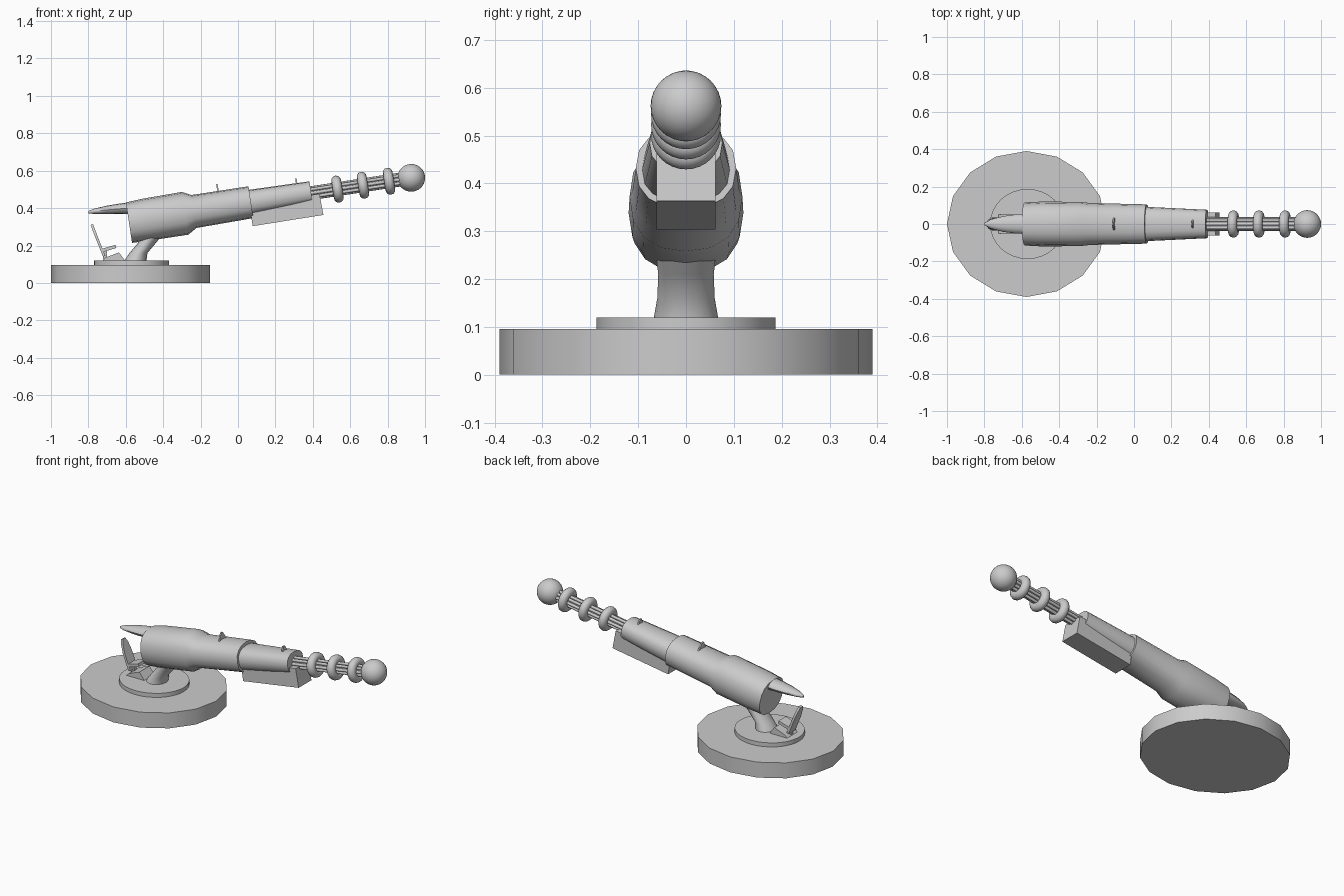
import bpy, bmesh, math
from mathutils import Matrix, Vector

if "Cube" in bpy.data.objects:
    bpy.data.objects.remove(bpy.data.objects["Cube"])

# Frame of the raised gun: local x runs along the barrel
GUN = Matrix.Translation((0, 0, 0.42)) @ Matrix.Rotation(-math.radians(8.7), 4, 'Y')
WORLD = Matrix.Identity(4)


def finish(bm, name, mat=WORLD, angle=40):
    bmesh.ops.recalc_face_normals(bm, faces=bm.faces)
    me = bpy.data.meshes.new(name)
    bm.to_mesh(me)
    bm.free()
    ob = bpy.data.objects.new(name, me)
    bpy.context.collection.objects.link(ob)
    ob.matrix_world = mat
    bpy.ops.object.select_all(action='DESELECT')
    bpy.context.view_layer.objects.active = ob
    ob.select_set(True)
    bpy.ops.object.shade_smooth_by_angle(angle=math.radians(angle))
    return ob


def skin(name, rings, mat=WORLD, angle=40):
    """Join equal-length rings of points and cap both ends."""
    bm = bmesh.new()
    loops = [[bm.verts.new(p) for p in r] for r in rings]
    n = len(loops[0])
    for a, b in zip(loops, loops[1:]):
        for i in range(n):
            j = (i + 1) % n
            bm.faces.new((a[i], a[j], b[j], b[i]))
    bm.faces.new(loops[0])
    bm.faces.new(loops[-1])
    return finish(bm, name, mat, angle)


def section(x, hy, top, bottom, n=16, e=1.0):
    """Rounded cross-section standing across the x axis."""
    mid, hz = (top + bottom) / 2, (top - bottom) / 2
    pts = []
    for i in range(n):
        a = 2 * math.pi * i / n
        c, s = math.cos(a), math.sin(a)
        pts.append((x, hy * math.copysign(abs(c) ** e, c),
                    mid + hz * math.copysign(abs(s) ** e, s)))
    return pts


def slab(x, z, rx, ry, n=16):
    """Flat elliptical ring."""
    return [(x + rx * math.cos(2 * math.pi * i / n),
             ry * math.sin(2 * math.pi * i / n), z) for i in range(n)]


def prism(name, profile, hw, mat=WORLD):
    """Side profile (x, z) extruded across y."""
    return skin(name, [[(x, y, z) for x, z in profile] for y in (-hw, hw)], mat, 30)


# Round base and turntable
skin("base", [slab(-0.575, 0, 0.425, 0.39), slab(-0.575, 0.095, 0.425, 0.39)])
skin("turntable", [slab(-0.57, 0.09, 0.2, 0.187, 32), slab(-0.57, 0.12, 0.2, 0.187, 32)])

# Leaning pedestal
skin("pedestal", [slab(-0.55, 0.115, 0.06, 0.068), slab(-0.532, 0.16, 0.048, 0.06),
                  slab(-0.49, 0.21, 0.048, 0.058), slab(-0.445, 0.28, 0.06, 0.066)])

# Main housing: thick rear stepping down to the front
skin("housing", [section(-0.591, 0.115, 0.101, -0.118, e=0.85),
                 section(-0.50, 0.12, 0.107, -0.12, e=0.85),
                 section(-0.287, 0.118, 0.111, -0.12, e=0.85),
                 section(-0.238, 0.112, 0.087, -0.091, e=0.85),
                 section(0.07, 0.105, 0.087, -0.085, e=0.85)], GUN)

# Forward shroud and the box slung below it
skin("shroud", [section(0.06, 0.092, 0.068, -0.07, e=0.8),
                section(0.396, 0.076, 0.064, -0.055, e=0.8)], GUN)
prism("under_box", [(0.06, -0.127), (0.443, -0.125), (0.439, -0.011), (0.06, 0.0)], 0.062, GUN)

# Barrel made from a core with a bundle of thin rods
def rod(name, y, z, r, n):
    skin(name, [[(x, y + r * math.cos(2 * math.pi * i / n), z + r * math.sin(2 * math.pi * i / n))
                 for i in range(n)] for x in (0.38, 0.9)], GUN, 50)


rod("barrel_core", 0, 0, 0.024, 12)
for k in range(8):
    a = 2 * math.pi * k / 8
    rod(f"barrel_rod_{k + 1}", 0.028 * math.cos(a), 0.028 * math.sin(a), 0.009, 8)

# Barrel rings
for k, x in enumerate((0.538, 0.676, 0.817)):
    bpy.ops.mesh.primitive_torus_add(major_segments=32, minor_segments=12,
                                     major_radius=0.047, minor_radius=0.026)
    ob = bpy.context.object
    ob.name = f"barrel_ring_{k + 1}"
    ob.matrix_world = GUN @ Matrix.Translation((x, 0, 0)) @ Matrix.Rotation(math.pi / 2, 4, 'Y')
    bpy.ops.object.shade_smooth()

# Muzzle ball
bm = bmesh.new()
bmesh.ops.create_uvsphere(bm, u_segments=32, v_segments=16, radius=0.074)
finish(bm, "muzzle_ball", GUN @ Matrix.Translation((0.937, 0, 0)))

# Two small sights on top
for name, x, z, w, h in (("rear_sight", -0.095, 0.08, 0.035, 0.045),
                         ("front_sight", 0.327, 0.06, 0.022, 0.03)):
    skin(name, [[(x + d, -w, z), (x + d, w, z), (x + d, 0.008, z + h), (x + d, -0.008, z + h)]
                for d in (-0.004, 0.004)], GUN)

# Pointed hood over the seat
skin("hood", [section(-0.80, 0.006, 0.385, 0.371, 12), section(-0.765, 0.025, 0.398, 0.369, 12),
              section(-0.70, 0.042, 0.413, 0.368, 12), section(-0.64, 0.05, 0.423, 0.368, 12),
              section(-0.55, 0.055, 0.436, 0.37, 12)])

# Gunner's seat: tapered back, cushion and foot block
skin("seat_back", [[(x, -w, z), (x, w, z), (x + 0.013, w, z + 0.005), (x + 0.013, -w, z + 0.005)]
                   for x, z, w in ((-0.722, 0.14, 0.034), (-0.76, 0.235, 0.034),
                                   (-0.777, 0.28, 0.026), (-0.788, 0.31, 0.012))], angle=25)
prism("seat_cushion", [(-0.722, 0.165), (-0.65, 0.187), (-0.655, 0.204), (-0.727, 0.182)], 0.035)
prism("seat_mount", [(-0.728, 0.115), (-0.71, 0.135), (-0.637, 0.163), (-0.60, 0.115)], 0.05)
prism("seat_bracket", [(-0.722, 0.125), (-0.70, 0.125), (-0.70, 0.175), (-0.722, 0.175)], 0.012)
